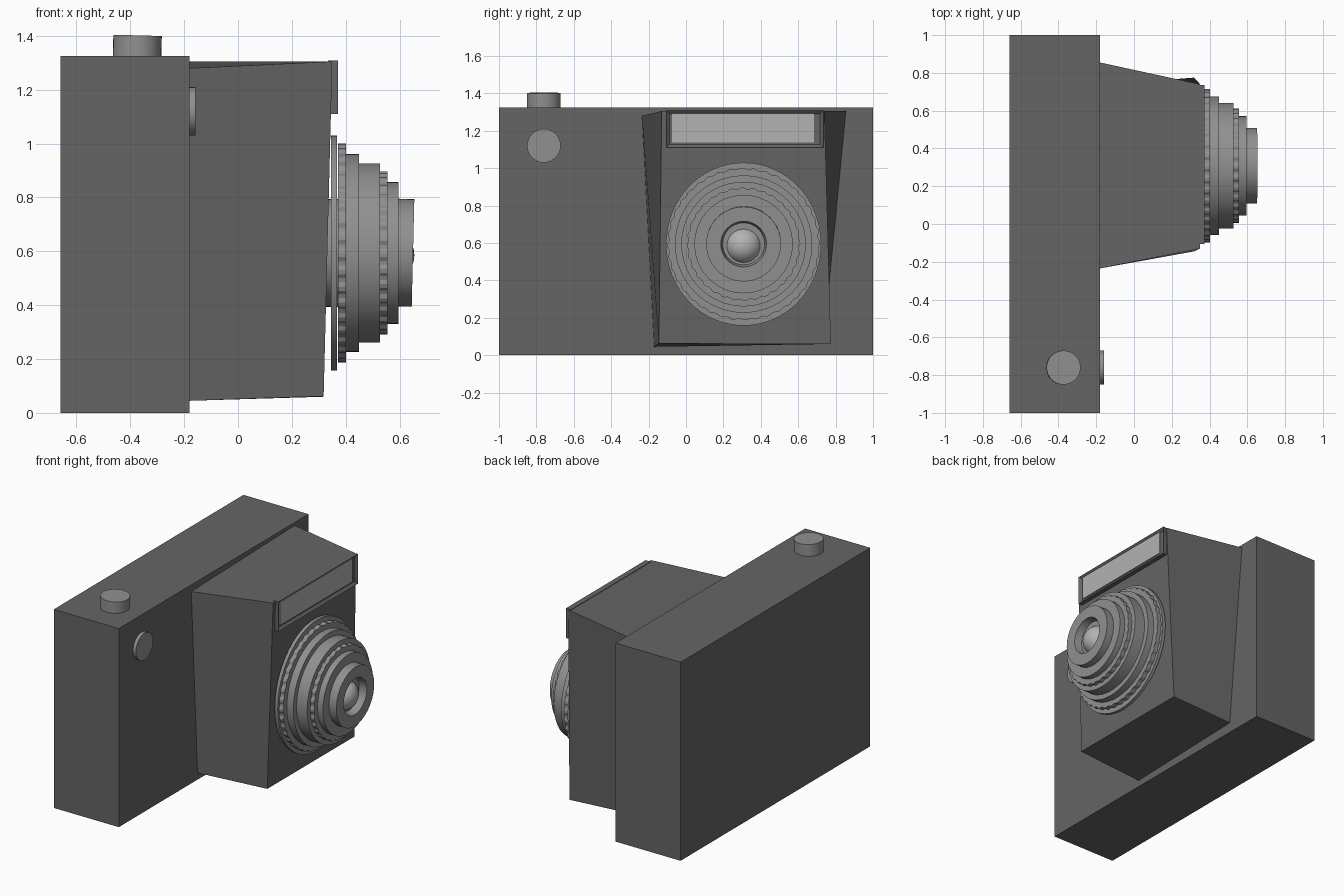
import bpy, bmesh, math
from mathutils import Matrix

if "Cube" in bpy.data.objects:
    bpy.data.objects.remove(bpy.data.objects["Cube"])


def mat(name, v):
    m = bpy.data.materials.new(name)
    m.diffuse_color = (v, v, v, 1)
    m.use_nodes = True
    m.node_tree.nodes["Principled BSDF"].inputs["Base Color"].default_value = m.diffuse_color
    return m


DARK, METAL, PANEL = mat("dark_grey", 0.13), mat("metal_grey", 0.28), mat("panel_grey", 0.45)
LENS_Y, LENS_Z = 0.308, 0.594


def mesh_object(name, verts, faces, material, smooth=False):
    me = bpy.data.meshes.new(name)
    me.from_pydata(verts, [], faces)
    bm = bmesh.new()
    bm.from_mesh(me)
    bmesh.ops.recalc_face_normals(bm, faces=bm.faces)
    bm.to_mesh(me)
    bm.free()
    ob = bpy.data.objects.new(name, me)
    bpy.context.collection.objects.link(ob)
    me.materials.append(material)
    if smooth:
        bpy.ops.object.select_all(action='DESELECT')
        bpy.context.view_layer.objects.active = ob
        ob.select_set(True)
        bpy.ops.object.shade_smooth_by_angle(angle=math.radians(30))
    return ob


def block(name, back, front, material):
    """Six-sided block from two four-corner outlines."""
    return mesh_object(name, back + front,
                       [(0, 1, 2, 3), (4, 5, 6, 7)] +
                       [(i, (i + 1) % 4, (i + 1) % 4 + 4, i + 4) for i in range(4)], material)


def rect(x, y0, y1, z0, z1):
    return [(x, y0, z0), (x, y1, z0), (x, y1, z1), (x, y0, z1)]


def lathe(name, profile, n=48, knurl=0.0, zscale=1.0):
    """Turn (x, radius) points round the x axis; knurl dents every other column."""
    verts, faces = [], []
    for x, r in profile:
        for i in range(n):
            a, rr = 2 * math.pi * i / n, r - knurl * (i // 2 % 2)
            verts.append((x, rr * math.cos(a), rr * math.sin(a) * zscale))
    k = len(profile)
    for j in range(k - 1):
        for i in range(n):
            p, q = j * n + i, j * n + (i + 1) % n
            faces.append((p, q, q + n, p + n))
    faces += [tuple(range(n)), tuple(range((k - 1) * n, k * n))]
    return mesh_object(name, verts, faces, METAL, smooth=not knurl)


# main body
block("camera_body", rect(-0.66, -1, 1, 0, 1.325), rect(-0.18, -1, 1, 0, 1.325), DARK)

# tapered lens housing
block("lens_housing",
      [(-0.18, -0.17, 0.045), (-0.18, 0.735, 0.07), (-0.18, 0.855, 1.305), (-0.18, -0.235, 1.28)],
      [(0.318, -0.145, 0.062), (0.318, 0.775, 0.06), (0.35, 0.74, 1.305), (0.35, -0.13, 1.305)], DARK)

# flash window: surround with a recessed panel
fr = block("flash_frame", rect(0.335, -0.105, 0.735, 1.11, 1.308),
           rect(0.372, -0.105, 0.735, 1.11, 1.308), DARK)
bm = bmesh.new()
bm.from_mesh(fr.data)
bm.faces.ensure_lookup_table()
face = max(bm.faces, key=lambda f: f.calc_center_median().x)
bmesh.ops.inset_region(bm, faces=[face], thickness=0.025)
bmesh.ops.translate(bm, verts=face.verts, vec=(-0.015, 0, 0))
bm.to_mesh(fr.data)
bm.free()
block("flash_panel", rect(0.35, -0.075, 0.685, 1.138, 1.293),
      rect(0.364, -0.075, 0.685, 1.138, 1.293), PANEL)

# lens rings: name, start, end, radius, sides, knurl depth, height stretch
rings = [
    ("lens_core", 0.31, 0.57, 0.20, 48, 0, 1),
    ("base_ring", 0.346, 0.368, 0.415, 64, 0, 1.05),
    ("focus_ring", 0.372, 0.402, 0.407, 160, 0.007, 1),
    ("middle_ring", 0.402, 0.45, 0.367, 64, 0, 1),
    ("wide_ring", 0.45, 0.528, 0.333, 64, 0, 1),
    ("aperture_ring", 0.528, 0.556, 0.303, 128, 0.007, 1),
    ("front_ring", 0.556, 0.596, 0.263, 64, 0, 1),
]
for name, x0, x1, r, n, k, zs in rings:
    lathe(name, [(x0, r), (x1, r)], n, k, zs).location = (0, LENS_Y, LENS_Z)

# hollow front barrel, tipped very slightly
barrel = lathe("lens_barrel", [(0.58, 0.2), (0.65, 0.2), (0.65, 0.122), (0.6, 0.112)])
barrel.data.transform(Matrix.Translation((0.65, 0, 0)) @ Matrix.Rotation(math.radians(1.4), 4, 'Y')
                      @ Matrix.Translation((-0.65, 0, 0)))
barrel.location = (0, LENS_Y, LENS_Z)

# glass dome
bpy.ops.mesh.primitive_uv_sphere_add(segments=32, ring_count=16, radius=0.1,
                                     location=(0.555, LENS_Y, LENS_Z - 0.008))
dome = bpy.context.object
dome.name = "lens_glass"
dome.data.materials.append(PANEL)
bpy.ops.object.shade_smooth()

# front button and shutter button
lathe("front_button", [(-0.2, 0.09), (-0.158, 0.09)], 32).location = (0, -0.76, 1.12)
shutter = lathe("shutter_button", [(-0.02, 0.09), (0.08, 0.09)], 32)
shutter.rotation_euler = (0, -math.pi / 2 + math.radians(1.5), 0)
shutter.location = (-0.375, -0.76, 1.322)
for p in shutter.data.polygons:
    p.material_index = 0
